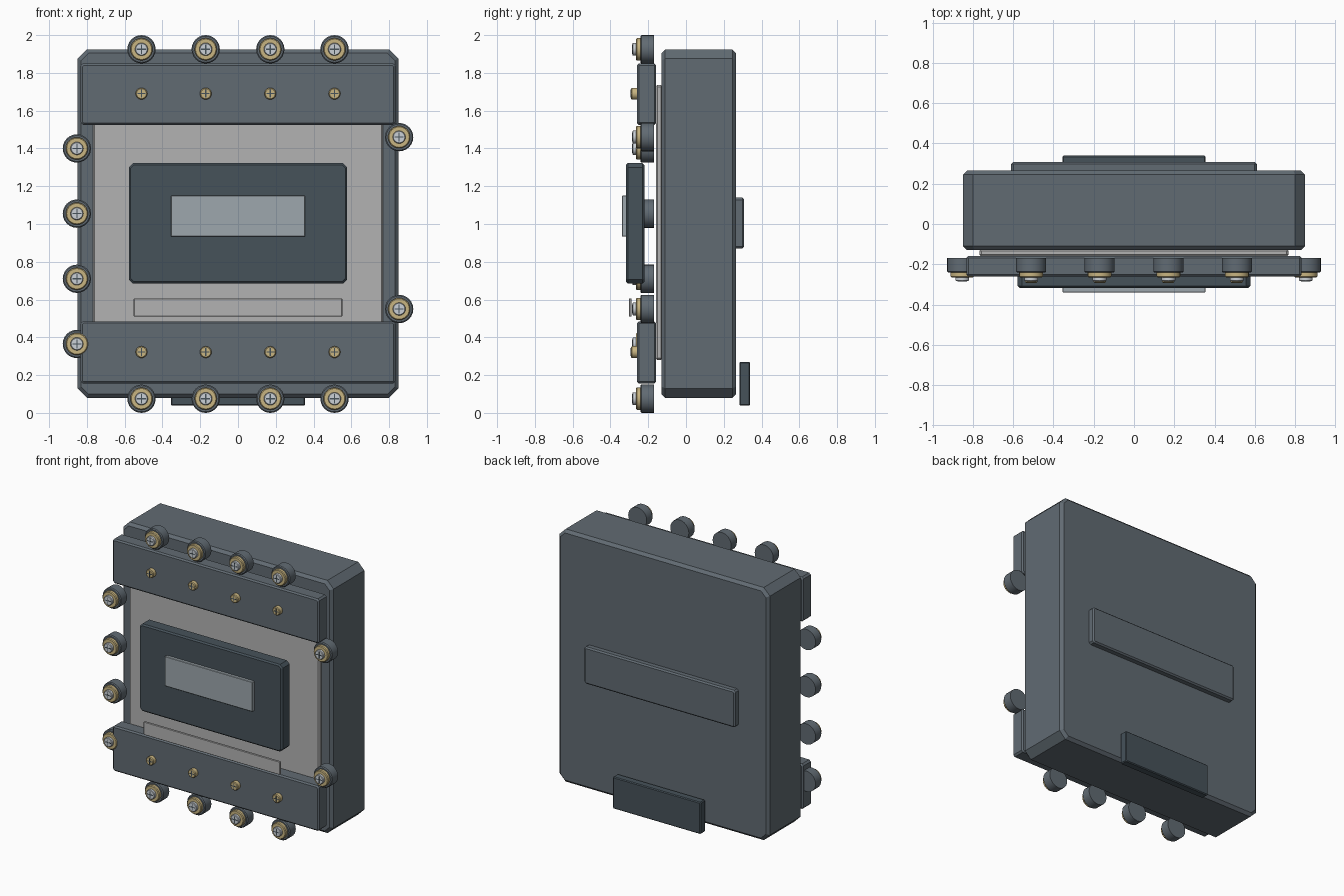
import bpy, bmesh, math
from mathutils import Matrix

if "Cube" in bpy.data.objects:
    bpy.data.objects.remove(bpy.data.objects["Cube"])


def material(name, r, g, b):
    m = bpy.data.materials.new(name)
    m.diffuse_color = (r, g, b, 1)
    m.use_nodes = True
    m.node_tree.nodes["Principled BSDF"].inputs["Base Color"].default_value = m.diffuse_color
    return m


SLATE = material("slate", 0.12, 0.147, 0.171)
DARK = material("dark_slate", 0.061, 0.084, 0.102)
GREY = material("panel_grey", 0.45, 0.45, 0.45)
GLASS = material("pale_glass", 0.34, 0.39, 0.42)
BRASS = material("brass", 0.58, 0.46, 0.22)
STEEL = material("steel", 0.6, 0.64, 0.68)


def finish(bm, name, mat):
    bmesh.ops.recalc_face_normals(bm, faces=bm.faces)
    me = bpy.data.meshes.new(name)
    bm.to_mesh(me)
    bm.free()
    me.materials.append(mat)
    ob = bpy.data.objects.new(name, me)
    bpy.context.collection.objects.link(ob)
    return ob


def slab(name, xs, ys, zs, mat, corner=0.0, edge=0.0):
    """Box with chamfered corners (edges along y) and a finer chamfer on the rims."""
    bm = bmesh.new()
    bmesh.ops.create_cube(bm, size=1)
    for v in bm.verts:
        for i, (a, b) in enumerate((xs, ys, zs)):
            v.co[i] = (a + b) / 2 + v.co[i] * (b - a)

    def along_y(e):
        d = e.verts[0].co - e.verts[1].co
        return abs(d.y) > 1e-5 and abs(d.x) + abs(d.z) < 1e-5

    def chamfer(edges, width):
        bmesh.ops.bevel(bm, geom=edges, offset=width, offset_type='OFFSET',
                        segments=1, profile=0.5, affect='EDGES')
    if corner:
        chamfer([e for e in bm.edges if along_y(e)], corner)
    if edge:
        chamfer([e for e in bm.edges if not along_y(e)], edge)
    return finish(bm, name, mat)


def disc(name, x, z, r, y_back, y_front, mat, edge=0.0, sides=24):
    """Cylinder facing -y with an optional chamfered front rim."""
    bm = bmesh.new()
    depth = y_back - y_front
    bmesh.ops.create_cone(bm, cap_ends=True, segments=sides, radius1=r, radius2=r, depth=depth,
                          matrix=Matrix.Translation((x, (y_back + y_front) / 2, z))
                          @ Matrix.Rotation(math.pi / 2, 4, 'X'))
    if edge:
        rim = [e for e in bm.edges if all(abs(v.co.y - y_front) < 1e-5 for v in e.verts)]
        bmesh.ops.bevel(bm, geom=rim, offset=edge, segments=1, affect='EDGES')
    ob = finish(bm, name, mat)
    bpy.context.view_layer.objects.active = ob
    ob.select_set(True)
    bpy.ops.object.shade_smooth_by_angle(angle=math.radians(30))
    ob.select_set(False)
    return ob


def cross_slot(name, x, z, y, half):
    t = 0.003
    slab(name + "_across", (x - half, x + half), (y - 0.001, y + 0.003), (z - t, z + t), DARK)
    slab(name + "_upright", (x - t, x + t), (y - 0.001, y + 0.003), (z - half, z + half), DARK)


def edge_bolt(name, x, z):
    disc(name + "_lug", x, z, 0.075, -0.17, -0.242, SLATE, 0.006)
    disc(name + "_washer", x, z, 0.059, -0.24, -0.265, BRASS, 0.005)
    disc(name + "_head", x, z, 0.034, -0.26, -0.284, STEEL, 0.004)
    cross_slot(name + "_slot", x, z, -0.284, 0.024)


# Housing and the thin panel on its front
slab("housing", (-0.85, 0.85), (-0.13, 0.265), (0.08, 1.925), SLATE, 0.05, 0.02)
slab("front_panel", (-0.767, 0.767), (-0.16, -0.125), (0.28, 1.735), GREY, 0.01, 0.008)

# Clamping bands across top and bottom, each with four small screws
columns = (-0.511, -0.171, 0.171, 0.511)
for tag, z0, z1, zs in (("top", 1.525, 1.85, 1.69), ("bottom", 0.155, 0.485, 0.322)):
    slab(tag + "_band", (-0.833, 0.833), (-0.26, -0.158), (z0, z1), SLATE, 0.012, 0.01)
    for i, x in enumerate(columns):
        name = f"{tag}_band_screw_{i + 1}"
        disc(name, x, zs, 0.031, -0.255, -0.292, BRASS, 0.005)
        cross_slot(name + "_slot", x, zs, -0.292, 0.021)

# Display block, its window, and the blank label strip
slab("display_block", (-0.578, 0.578), (-0.318, -0.22), (0.685, 1.322), DARK, 0.022, 0.01)
slab("display_window", (-0.355, 0.355), (-0.34, -0.315), (0.933, 1.15), GLASS, 0.003, 0.003)
slab("label_strip", (-0.552, 0.552), (-0.303, -0.288), (0.51, 0.606), GREY, 0.003, 0.003)

# Bolts round the rim: four top, four bottom, four left, two right
for i, x in enumerate(columns):
    edge_bolt(f"top_bolt_{i + 1}", x, 1.925)
    edge_bolt(f"bottom_bolt_{i + 1}", x, 0.075)
for i in range(4):
    edge_bolt(f"left_bolt_{i + 1}", -0.853, 1.4 - 0.345 * i)
for i, z in enumerate((1.46, 0.55)):
    edge_bolt(f"right_bolt_{i + 1}", 0.853, z)

# Rear grip pad and the lower rear foot
slab("rear_pad", (-0.61, 0.61), (0.255, 0.308), (0.87, 1.14), SLATE, 0.012, 0.01)
slab("rear_foot", (-0.355, 0.355), (0.283, 0.34), (0.038, 0.27), DARK, 0.006, 0.006)
